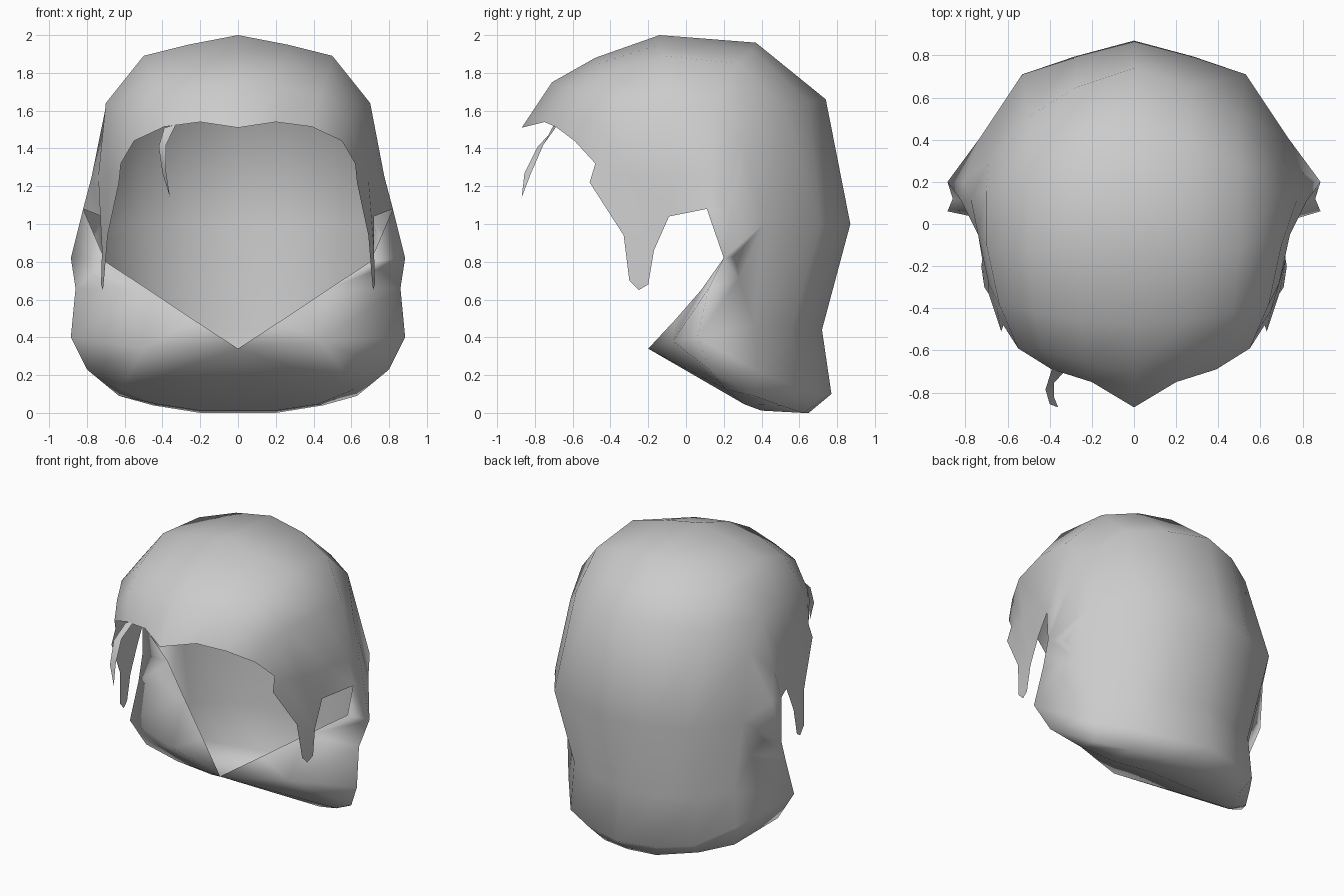
import bpy, bmesh

if "Cube" in bpy.data.objects:
    bpy.data.objects.remove(bpy.data.objects["Cube"])

hair = bpy.data.materials.new("hair_grey")
hair.diffuse_color = (0.6, 0.6, 0.6, 1)
hair.use_nodes = True
hair.node_tree.nodes["Principled BSDF"].inputs["Base Color"].default_value = hair.diffuse_color


def make_object(name, bm):
    mesh = bpy.data.meshes.new(name)
    bm.to_mesh(mesh)
    bm.free()
    mesh.materials.append(hair)
    for p in mesh.polygons:
        p.use_smooth = True
    ob = bpy.data.objects.new(name, mesh)
    bpy.context.collection.objects.link(ob)
    return ob


# Strips of the shell, each running from the fringe over the crown to the nape
centre = [(0, -.87, 1.51), (0, -.71, 1.75), (0, -.48, 1.88), (0, -.14, 2), (0, .37, 1.96),
          (0, .74, 1.66), (0, .87, 1), (0, .72, .44), (0, .77, .1), (0, .65, 0)]
inner = [(.2, -.75, 1.54), (.24, -.65, 1.72), (.25, -.46, 1.85), (.26, -.14, 1.95), (.26, .35, 1.92),
         (.27, .65, 1.65), (.28, .795, 1), (.26, .65, .44), (.26, .70, .1), (.2, .62, 0)]
middle = [(.39, -.69, 1.515), (.43, -.6, 1.68), (.47, -.42, 1.79), (.5, -.12, 1.89), (.5, .28, 1.85),
          (.5, .51, 1.63), (.53, .71, 1), (.48, .56, .45), (.48, .60, .13), (.45, .5, .04)]
outer = [(.55, -.59, 1.44), (.58, -.52, 1.55), (.64, -.38, 1.62), (.7, -.1, 1.64), (.70, .16, 1.62),
         (.69, .30, 1.45), (.73, .41, 1), (.63, .36, .47), (.65, .38, .22), (.63, .36, .09)]
side = [(.62, -.48, 1.32), (.65, -.41, 1.28), (.69, -.28, 1.25), (.74, -.05, 1.25), (.775, .12, 1.25),
        (.81, .2, 1.08), (.885, .2, .82), (.86, .12, .66), (.885, .06, .40), (.80, .12, .23)]
strips = [centre, inner, middle, outer, side]

# Hanging side lock, collar opening, underside and cheek hollow points
lock = [(.63, -.51, 1.22), (.69, -.33, .94), (.71, -.30, .70), (.715, -.25, .65),
        (.725, -.2, .68), (.72, -.17, .86), (.72, -.09, 1.04), (.82, .11, 1.08)]
collar = [(.70, .22, .80), (.47, .08, .65), (.23, -.06, .49), (0, -.2, .34)]
under = [(0, .40, .012), (.2, .40, .012), (.42, .31, .045), (.62, .21, .125)]
hollow = [(.79, .26, .83), (.70, .28, .71)]


def build_half(bm, sx):
    # the collar has a sharper fold on one side
    cheek = (.44, -.07, .38) if sx > 0 else (.5, -.02, .34)

    def verts(points):
        return [bm.verts.new((sx * x, y, z)) for x, y, z in points]

    s = [verts(p) for p in strips]
    o, e = s[3], s[4]
    t, v, f, d = verts(lock), verts(collar), verts(under), verts(hollow)
    p = verts([cheek])[0]
    k = v[3]
    faces = []
    for a, b in zip(s, s[1:]):
        faces += [(a[i], b[i], b[i + 1], a[i + 1]) for i in range(9)
                  if not (a is o and i in (6, 7))]
    # side lock
    faces += [(e[0], t[0], e[1]), (e[1], t[0], t[1]), (e[1], t[1], t[5], e[2]),
              (t[1], t[2], t[4], t[5]), (t[2], t[3], t[4]), (e[2], t[5], t[6], e[3]),
              (e[3], t[6], t[7], e[4]), (e[4], t[7], e[5]), (e[5], t[7], e[6]),
              (t[7], v[0], e[6])]
    # cheek hollow between shell and collar
    faces += [(o[6], e[6], d[0]), (o[6], d[0], d[1]), (o[6], d[1], o[7]),
              (e[6], e[7], d[1], d[0]), (d[1], e[7], e[8]), (o[7], d[1], e[8]),
              (o[7], e[8], o[8])]
    # collar
    faces += [(e[6], v[0], v[1], e[7]), (e[7], v[1], p, e[8]), (v[1], v[2], p), (v[2], k, p),
              (e[8], p, e[9]), (e[9], p, f[3]), (p, k, f[3])]
    # underside
    for i in range(3):
        faces += [(s[i][9], s[i + 1][9], f[i + 1], f[i]), (f[i], f[i + 1], k)]
    faces.append((o[9], e[9], f[3]))
    for q in faces:
        bm.faces.new(q if sx > 0 else q[::-1])


# Main hair shell, both halves welded on the centre line
bm = bmesh.new()
for sx in (1, -1):
    build_half(bm, sx)
bmesh.ops.remove_doubles(bm, verts=[v for v in bm.verts if abs(v.co.x) < 1e-5], dist=1e-4)
bmesh.ops.recalc_face_normals(bm, faces=bm.faces)
if max(bm.faces, key=lambda q: q.calc_center_median().z).normal.z < 0:
    bmesh.ops.reverse_faces(bm, faces=bm.faces)
make_object("hair_shell", bm)

# Loose curved strand on the fringe
bm = bmesh.new()
left = [(-.39, -.69, 1.51), (-.42, -.785, 1.41), (-.40, -.855, 1.27)]
right = [(-.33, -.70, 1.525), (-.38, -.755, 1.42), (-.38, -.82, 1.27)]
a = [bm.verts.new(c) for c in left]
b = [bm.verts.new(c) for c in right]
tip = bm.verts.new((-.36, -.87, 1.14))
for i in range(2):
    bm.faces.new((a[i], a[i + 1], b[i + 1], b[i]))
bm.faces.new((a[2], tip, b[2]))
make_object("fringe_strand", bm)
